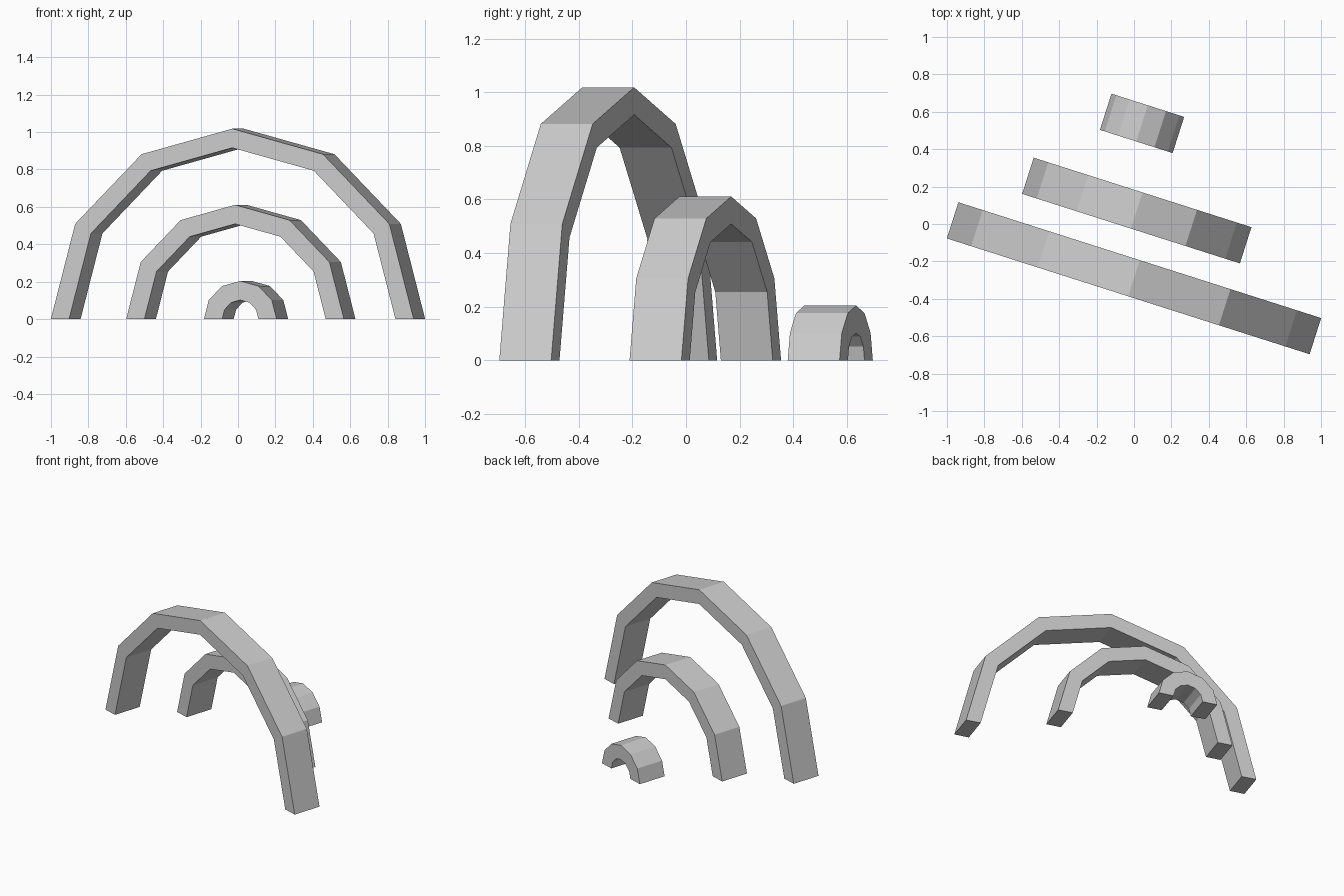
import bpy
import bmesh
from math import sin, cos, pi, radians
from mathutils import Matrix

if "Cube" in bpy.data.objects:
    bpy.data.objects.remove(bpy.data.objects["Cube"])

SEGMENTS = 6        # flat facets per half circle
THICK = 0.102       # radial thickness
DEPTH = 0.203       # front-to-back depth
TURN = radians(-17.7)


def arch(name, radius, x, y):
    """Half-ring arch, extruded through its depth and standing on the ground."""
    bm = bmesh.new()
    rings = []
    for i in range(SEGMENTS + 1):
        a = pi * i / SEGMENTS
        rings.append([bm.verts.new((r * cos(a), d, r * sin(a)))
                      for r, d in ((radius, -DEPTH / 2), (radius, DEPTH / 2),
                                   (radius - THICK, DEPTH / 2), (radius - THICK, -DEPTH / 2))])
    # four walls along the arch
    for a, b in zip(rings, rings[1:]):
        for k in range(4):
            n = (k + 1) % 4
            bm.faces.new((a[k], a[n], b[n], b[k]))
    # feet
    bm.faces.new(rings[0])
    bm.faces.new(rings[-1])
    bmesh.ops.recalc_face_normals(bm, faces=bm.faces)
    bm.transform(Matrix.Translation((x, y, 0)) @ Matrix.Rotation(TURN, 4, 'Z'))
    mesh = bpy.data.meshes.new(name)
    bm.to_mesh(mesh)
    bm.free()
    obj = bpy.data.objects.new(name, mesh)
    bpy.context.collection.objects.link(obj)
    return obj


arch("large_arch", 1.018, 0.0, -0.29)
arch("medium_arch", 0.611, 0.015, 0.072)
arch("small_arch", 0.204, 0.043, 0.538)
